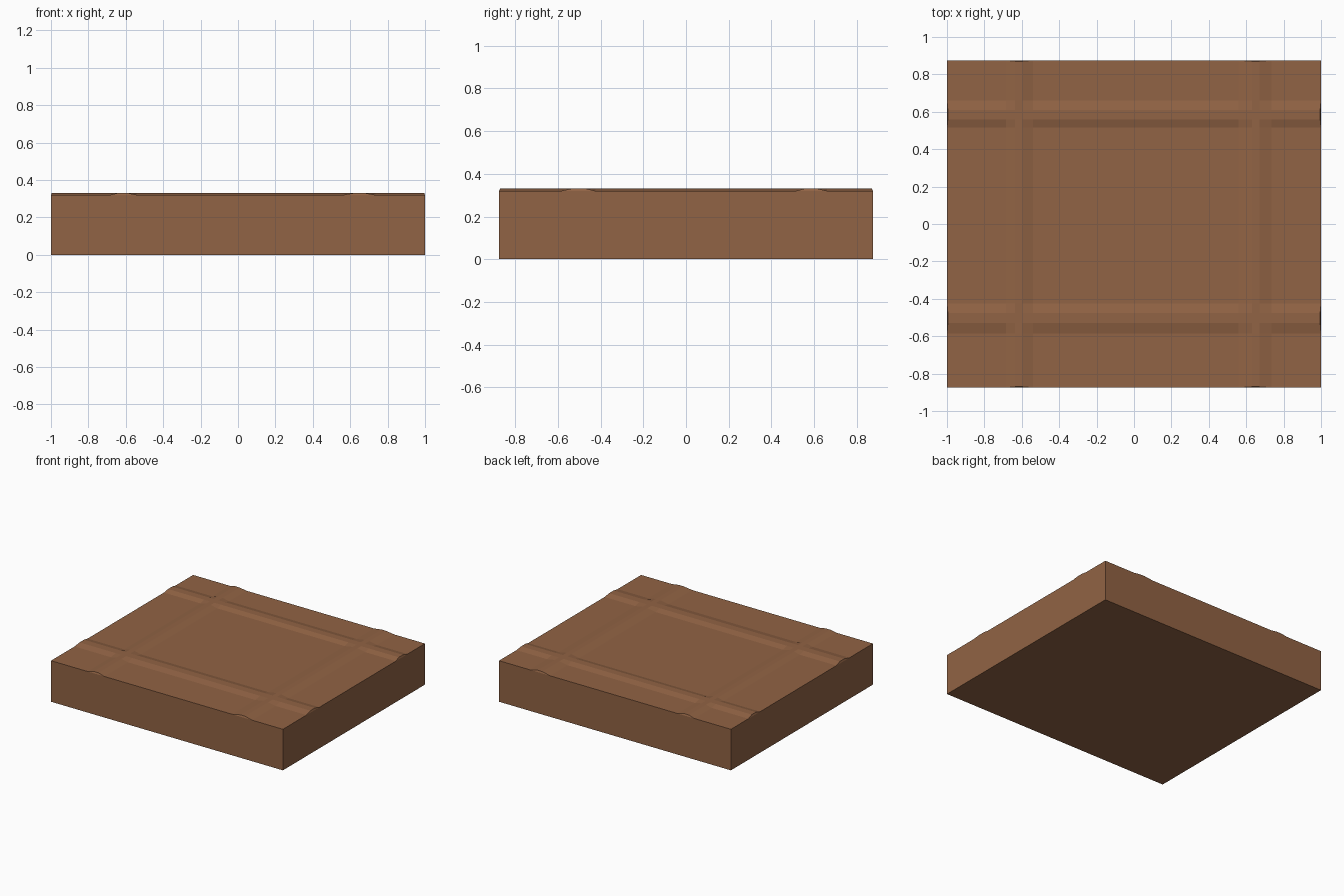
import bpy
import bmesh

if "Cube" in bpy.data.objects:
    bpy.data.objects.remove(bpy.data.objects["Cube"])

BASE, TOP = 0.32, 0.332      # slab surface and ridge crest
HX, HY, INSET = 1.0, 0.875, 0.005

# Ridge profiles: foot, crest start, crest end, foot
RIDGES_X = [(-0.685, -0.635, -0.595, -0.54), (0.56, 0.63, 0.67, 0.735)]
RIDGES_Y = [(-0.585, -0.53, -0.475, -0.425), (0.515, 0.56, 0.61, 0.66)]


def stations(ridges, half):
    pts = [(-half, False)]
    for a, b, c, d in ridges:
        pts += [(a, False), (b, True), (c, True), (d, False)]
    return pts + [(half, False)]


bm = bmesh.new()
xs, ys = stations(RIDGES_X, HX), stations(RIDGES_Y, HY)

# Embossed top surface, crest ends pulled in slightly from the slab rim
grid = []
for x, rx in xs:
    row = []
    for y, ry in ys:
        high = rx or ry
        px = x * (HX - INSET) / HX if high and abs(x) == HX else x
        py = y * (HY - INSET) / HY if high and abs(y) == HY else y
        row.append(bm.verts.new((px, py, TOP if high else BASE)))
    grid.append(row)

for i in range(len(xs) - 1):
    for j in range(len(ys) - 1):
        q = [grid[i][j], grid[i + 1][j], grid[i + 1][j + 1], grid[i][j + 1]]
        lows = [k for k in range(4) if q[k].co.z < TOP]
        if len(lows) == 1:   # crossing corner: mitred valley
            k = lows[0]
            q = q[k:] + q[:k]
            bm.faces.new((q[0], q[1], q[2]))
            bm.faces.new((q[0], q[2], q[3]))
        else:
            bm.faces.new(q)


def skirt(edges, z):
    """Extrude a rim out to the slab outline at height z."""
    ext = bmesh.ops.extrude_edge_only(bm, edges=edges)["geom"]
    for v in [g for g in ext if isinstance(g, bmesh.types.BMVert)]:
        if abs(v.co.x) > HX - 0.02:
            v.co.x = HX if v.co.x > 0 else -HX
        if abs(v.co.y) > HY - 0.02:
            v.co.y = HY if v.co.y > 0 else -HY
        v.co.z = z
    return [g for g in ext if isinstance(g, bmesh.types.BMEdge)]


# Ridge end caps, side walls and underside
skirt([e for e in bm.edges if e.is_boundary], BASE)
bmesh.ops.remove_doubles(bm, verts=bm.verts[:], dist=0.0005)
rim = skirt([e for e in bm.edges if e.is_boundary], 0.0)
bmesh.ops.contextual_create(bm, geom=rim)
bmesh.ops.recalc_face_normals(bm, faces=bm.faces[:])

mesh = bpy.data.meshes.new("embossed_slab")
bm.to_mesh(mesh)
bm.free()

brown = bpy.data.materials.new("warm brown")
brown.diffuse_color = (0.283, 0.125, 0.058, 1.0)
brown.use_nodes = True
brown.node_tree.nodes["Principled BSDF"].inputs["Base Color"].default_value = brown.diffuse_color
mesh.materials.append(brown)
bpy.context.collection.objects.link(bpy.data.objects.new("embossed_slab", mesh))
